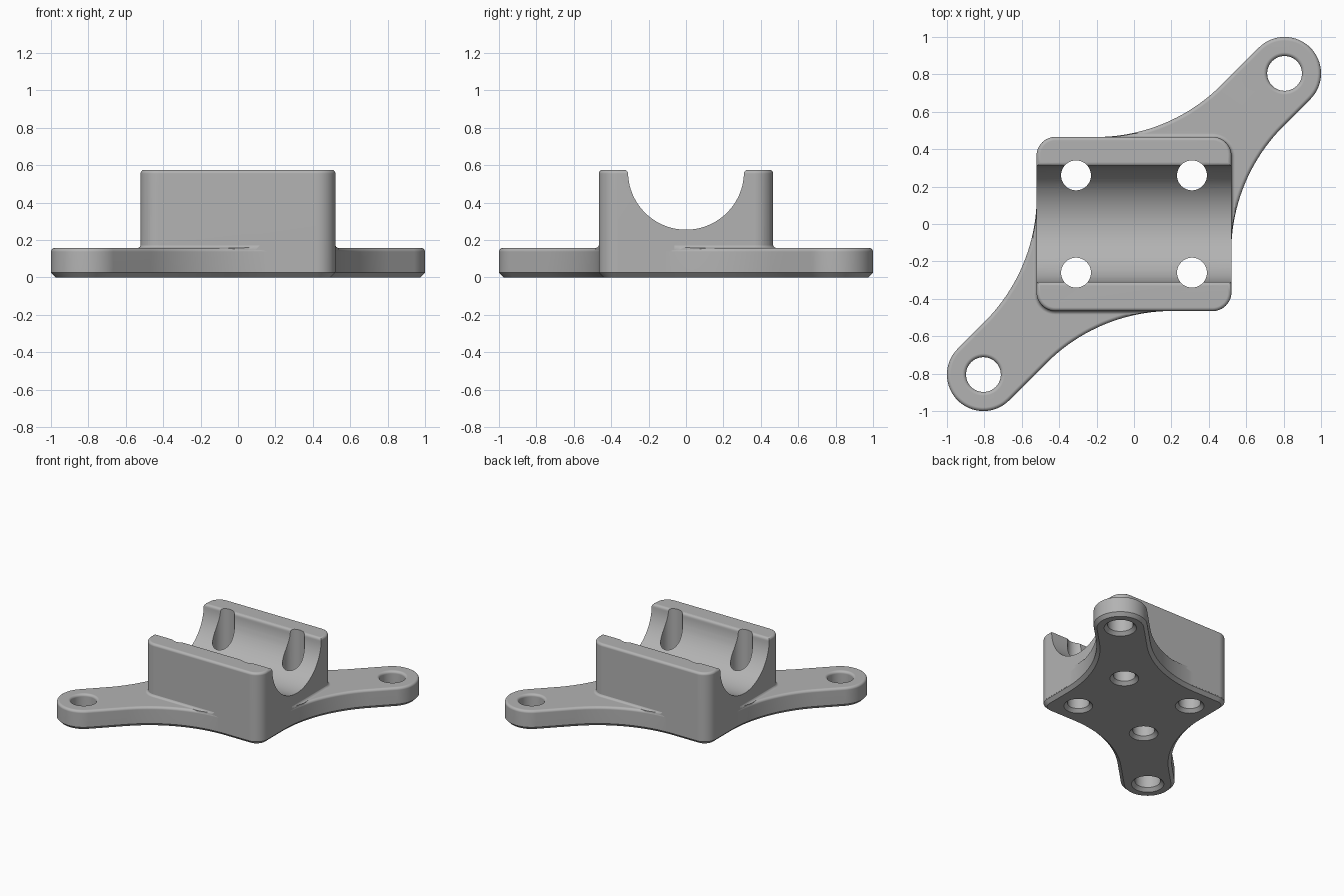
import bpy
import bmesh
from math import sin, cos, pi, radians
from mathutils import Vector

cube = bpy.data.objects.get("Cube")
if cube:
    bpy.data.objects.remove(cube, do_unlink=True)

grey = bpy.data.materials.new("light grey")
grey.use_nodes = True
grey.diffuse_color = (0.45, 0.45, 0.45, 1)
grey.node_tree.nodes["Principled BSDF"].inputs["Base Color"].default_value = (0.45, 0.45, 0.45, 1)

# Main dimensions
HX, HY, CORNER = 0.52, 0.465, 0.1       # block half sizes and corner radius
TOP, PLATE, EDGE = 0.575, 0.157, 0.02   # block top, flange top, edge rounding
TIP, TIP_R, SWEEP = 0.805, 0.195, 0.95  # arm end centre and radius, side curve radius
CHAMFER = 0.025


def arc(cx, cy, r, start, end, n):
    """Points on an arc, angles in degrees."""
    angles = [radians(start + (end - start) * i / n) for i in range(n + 1)]
    return [(cx + r * cos(a), cy + r * sin(a)) for a in angles]


def flange_outline(off):
    """Two arms blending into the block's sides, grown outward by off."""
    d = SWEEP * cos(pi / 4)
    reach = TIP_R / cos(pi / 4)
    rise = SWEEP - d
    x0 = HY + rise - reach - d
    y0 = -(HX + rise - reach - d)
    half = arc(TIP, TIP, TIP_R + off, -45, 135, 32)
    half += arc(x0, HY + SWEEP, SWEEP - off, -45, -90, 20)
    half += arc(CORNER - HX, HY - CORNER, CORNER + off, 90, 180, 12)
    half += arc(-HX - SWEEP, y0, SWEEP - off, 0, -45, 20)
    return half + [(-x, -y) for x, y in half]


def block_outline(off):
    """Rounded rectangle grown outward by off."""
    pts = []
    for i, (sx, sy) in enumerate([(1, 1), (-1, 1), (-1, -1), (1, -1)]):
        pts += arc(sx * (HX - CORNER), sy * (HY - CORNER), CORNER + off, 90 * i, 90 * i + 90, 12)
    return pts


def loft(name, rings):
    """Closed solid through a list of equally long rings of 3D points."""
    bm = bmesh.new()
    loops = [[bm.verts.new(p) for p in ring] for ring in rings]
    n = len(loops[0])
    for a, b in zip(loops, loops[1:]):
        for i in range(n):
            j = (i + 1) % n
            bm.faces.new((a[i], a[j], b[j], b[i]))
    bm.faces.new(list(reversed(loops[0])))
    bm.faces.new(loops[-1])
    bmesh.ops.recalc_face_normals(bm, faces=bm.faces)
    mesh = bpy.data.meshes.new(name)
    bm.to_mesh(mesh)
    bm.free()
    mesh.materials.append(grey)
    ob = bpy.data.objects.new(name, mesh)
    bpy.context.collection.objects.link(ob)
    return ob


def stack(name, outline, profile):
    """Solid from an outline and a profile of (offset, height) pairs."""
    return loft(name, [[Vector((x, y, z)) for x, y in outline(off)] for off, z in profile])


def rounded_top(z, grow=0.0):
    return [(grow - EDGE + EDGE * cos(i * pi / 8), z - EDGE + EDGE * sin(i * pi / 8)) for i in range(5)]


def combine(target, other, operation):
    """Apply a boolean and remove the helper."""
    other.hide_render = True
    mod = target.modifiers.new(operation.title(), "BOOLEAN")
    mod.operation, mod.object, mod.solver = operation, other, "EXACT"
    bpy.context.view_layer.objects.active = target
    bpy.ops.object.modifier_apply(modifier=mod.name)
    bpy.data.objects.remove(other, do_unlink=True)


# Flange with chamfered underside and rounded top edge
bracket = stack("clamp_bracket", flange_outline, [(-CHAMFER, 0), (0, CHAMFER)] + rounded_top(PLATE))

# Concave fillet around the block's foot, kept inside the flange outline
foot = [(EDGE, 0.1)] + [(EDGE - EDGE * sin(i * pi / 8), PLATE + EDGE - EDGE * cos(i * pi / 8)) for i in range(5)]
fillet = stack("foot_fillet", block_outline, foot + [(0, 0.3)])
limit = stack("fillet_limit", flange_outline, [(-0.003, 0.05), (-0.003, 0.5)])
combine(fillet, limit, "INTERSECT")
combine(bracket, fillet, "UNION")

# Block
block = stack("block", block_outline, [(0.001, CHAMFER + 0.005)] + rounded_top(TOP, 0.001))
combine(bracket, block, "UNION")

# Half-round cradle with rounded lips
CRADLE_R = 0.31
lip = [(CRADLE_R + EDGE - EDGE * cos(i * pi / 8), TOP - EDGE + EDGE * sin(i * pi / 8)) for i in range(5)]
section = arc(0, TOP - EDGE / 2, CRADLE_R, 183, 357, 48) + lip
section += [(lip[-1][0], 0.8), (-lip[-1][0], 0.8)] + [(-y, z) for y, z in reversed(lip)]
cradle = loft("cradle_cutter", [[Vector((x, y, z)) for y, z in section] for x in (-1, 1)])
combine(bracket, cradle, "DIFFERENCE")


def hole(x, y, r, top):
    """Cut a through hole flared at the underside, and at the top if given."""
    steps = [(r + CHAMFER + 0.01, -0.01), (r, CHAMFER)]
    if top:
        steps += [(r + EDGE - EDGE * cos(i * pi / 8), top - EDGE + EDGE * sin(i * pi / 8)) for i in range(5)]
    steps.append((steps[-1][0], 0.8))
    rings = [[Vector((px, py, z)) for px, py in arc(x, y, rad, 0, 352.5, 47)] for rad, z in steps]
    combine(bracket, loft("hole_cutter", rings), "DIFFERENCE")


for s in (-1, 1):
    hole(s * TIP, s * TIP, 0.093, PLATE)
    for t in (-1, 1):
        hole(s * 0.31, t * 0.26, 0.08, None)

# Smooth shading with crisp edges
bpy.ops.object.select_all(action="DESELECT")
bracket.select_set(True)
bpy.context.view_layer.objects.active = bracket
bpy.ops.object.shade_smooth_by_angle(angle=radians(35))
weighted = bracket.modifiers.new("Weighted normals", "WEIGHTED_NORMAL")
weighted.keep_sharp = True
